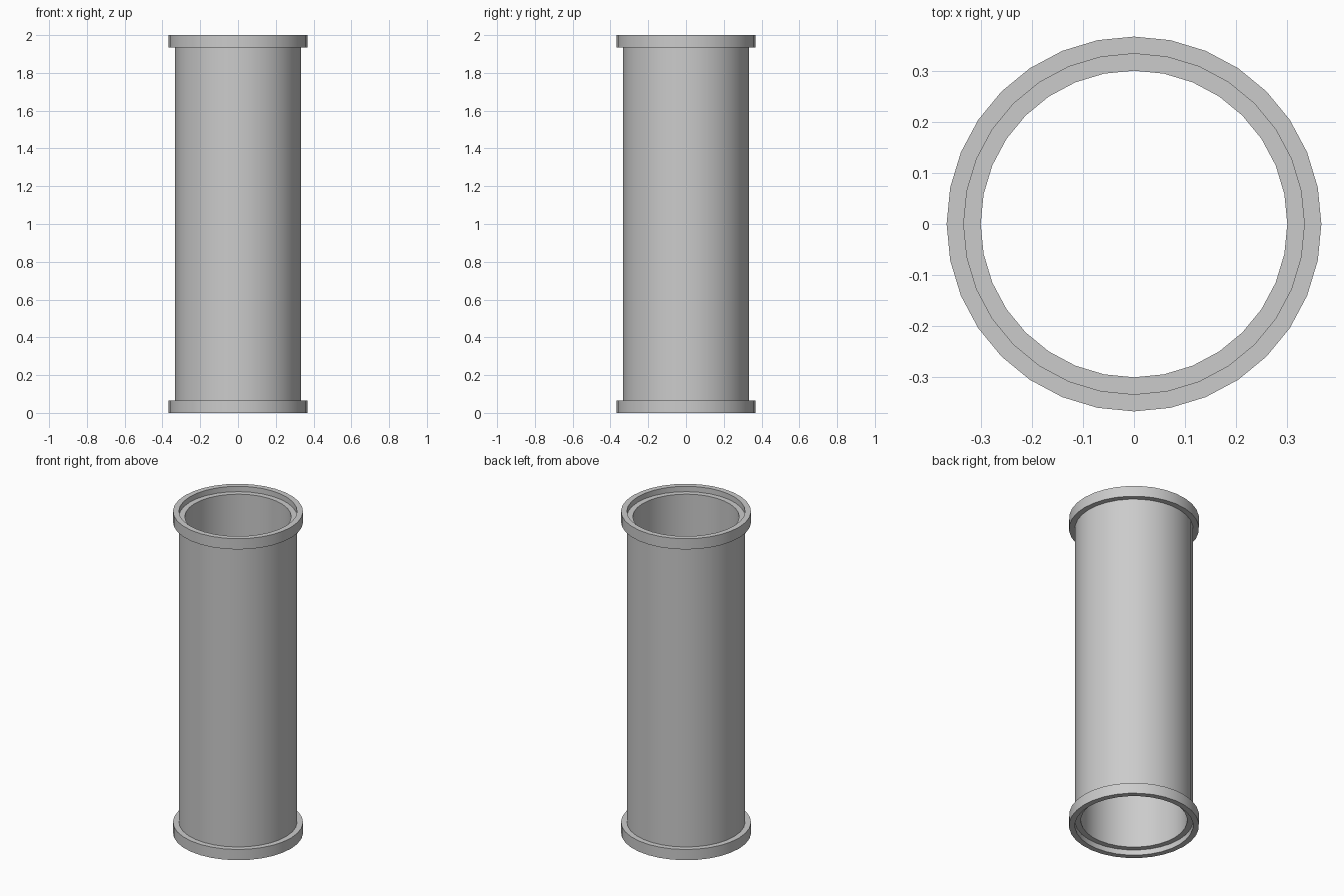
import bpy
from math import cos, sin, tau, radians

if "Cube" in bpy.data.objects:
    bpy.data.objects.remove(bpy.data.objects["Cube"])

SIDES = 32
BORE, WALL, COLLAR = 0.30, 0.3333, 0.3667   # radii
COLLAR_H, RECESS, HEIGHT = 0.0667, 0.0333, 2.0


def lathe(name, profile):
    """Revolve a closed (radius, z) profile around the z axis."""
    n = len(profile)
    verts = [(r * cos(tau * s / SIDES), r * sin(tau * s / SIDES), z)
             for s in range(SIDES) for r, z in profile]
    faces = []
    for s in range(SIDES):
        a, b = s * n, (s + 1) % SIDES * n
        for i in range(n):
            j = (i + 1) % n
            faces.append((a + i, b + i, b + j, a + j))
    mesh = bpy.data.meshes.new(name)
    mesh.from_pydata(verts, [], faces)
    mesh.update()
    obj = bpy.data.objects.new(name, mesh)
    bpy.context.collection.objects.link(obj)
    bpy.context.view_layer.objects.active = obj
    obj.select_set(True)
    bpy.ops.object.shade_smooth_by_angle(angle=radians(30))
    return obj


# Lower half of the wall: bore, recessed end, collar, outer wall
lower = [(BORE, RECESS), (WALL, RECESS), (WALL, 0), (COLLAR, 0),
         (COLLAR, COLLAR_H), (WALL, COLLAR_H)]
# Upper half mirrors the lower one
upper = [(r, HEIGHT - z) for r, z in reversed(lower)]

# Open pipe with a collar at each end
lathe("pipe", lower + upper)
